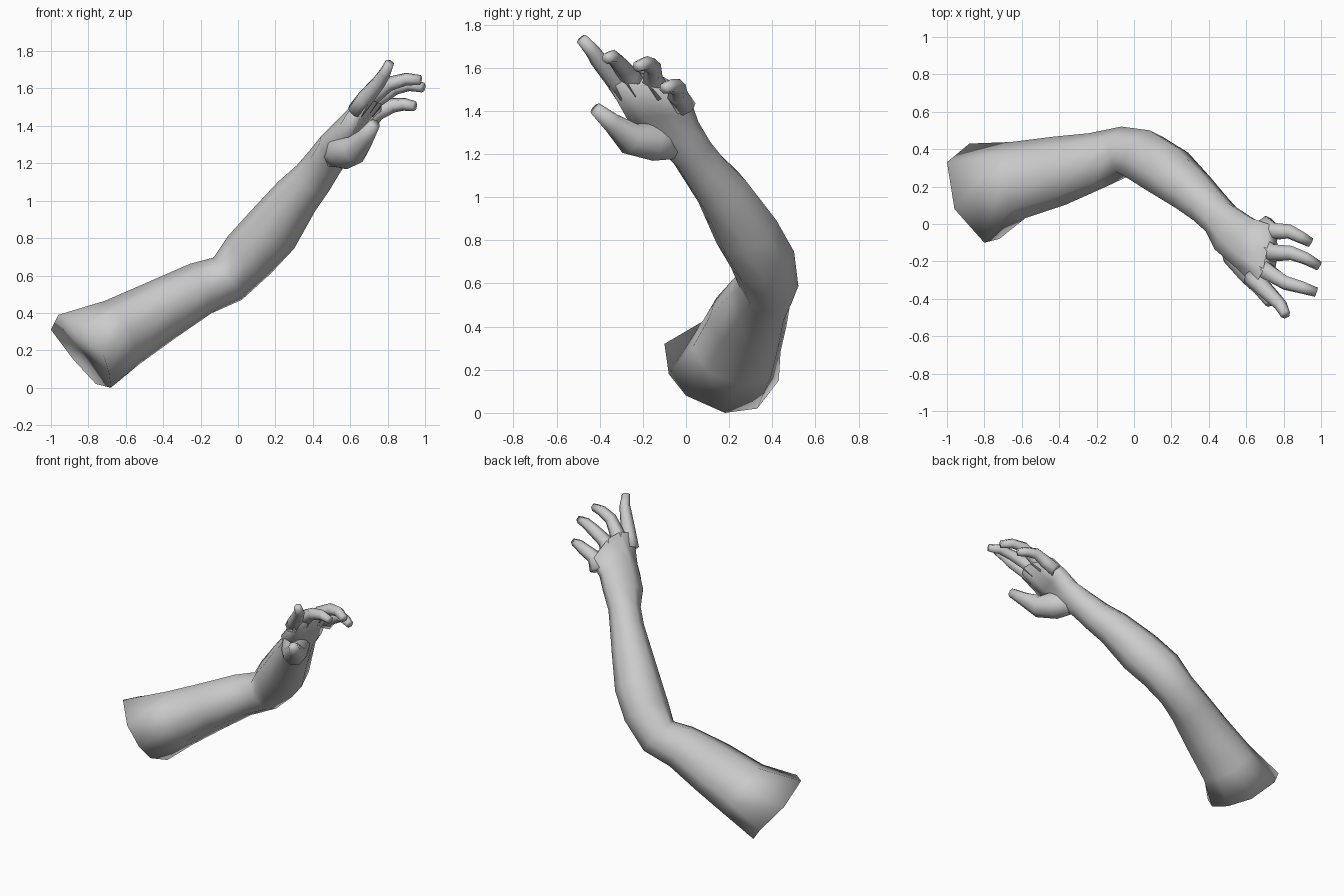
import bpy, bmesh, math
from mathutils import Vector

if "Cube" in bpy.data.objects:
    bpy.data.objects.remove(bpy.data.objects["Cube"])

ACROSS = Vector((-0.25, -0.95, 0.2)).normalized()   # direction from little finger to index
BACK = Vector((-0.63, 0.31, 0.69)).normalized()     # out of the back of the hand
ALONG = Vector((0.54, -0.46, 0.70)).normalized()    # wrist to knuckles


def loft(name, stations, sides, start_ring=None, end_rings=()):
    """Closed tube through (centre, half width, half thickness) stations plus explicit end rings."""
    bm = bmesh.new()
    points = [start_ring] if start_ring else []
    centres = [Vector(s[0]) for s in stations]
    last = len(centres) - 1
    grow = 1.05 if sides == 8 else 1.08
    for i, (c, (_, w, h)) in enumerate(zip(centres, stations)):
        a, b = centres[max(i - 1, 0)], centres[min(i + 1, last)]
        t = ((c - a).normalized() + (b - c).normalized()).normalized()
        s = (ACROSS - t * ACROSS.dot(t)).normalized()
        u = s.cross(t)
        angles = [2 * math.pi * (k + 0.5) / sides for k in range(sides)]
        points.append([c + grow * (s * w * math.cos(a) + u * h * math.sin(a)) for a in angles])
    points += end_rings
    rings = [[bm.verts.new(p) for p in ring] for ring in points]
    for r0, r1 in zip(rings, rings[1:]):
        for k in range(sides):
            j = (k + 1) % sides
            bm.faces.new((r0[k], r1[k], r1[j], r0[j]))
    bm.faces.new(rings[0])
    bm.faces.new(list(reversed(rings[-1])))
    me = bpy.data.meshes.new(name)
    bm.to_mesh(me)
    bm.free()
    me.polygons.foreach_set("use_smooth", [True] * len(me.polygons))
    ob = bpy.data.objects.new(name, me)
    bpy.context.collection.objects.link(ob)
    return ob


def palm_ring(row, thick):
    """Eight-point palm section from four points, index side to little-finger side."""
    row = [Vector(p) for p in row]
    return ([p + BACK * h for p, h in zip(row, thick)]
            + [p - BACK * h for p, h in reversed(list(zip(row, thick)))])


# slanted shoulder cut
shoulder = [(-0.80, -0.10, 0.32), (-0.96, 0.08, 0.39), (-1.00, 0.33, 0.31), (-0.88, 0.43, 0.15),
            (-0.76, 0.33, 0.02), (-0.68, 0.18, 0.00), (-0.69, 0.00, 0.08), (-0.72, -0.08, 0.18)]

# fingers: paths from the knuckles to the tips
fingers = {
    "index_finger": [(0.675, -0.325, 1.54), (0.755, -0.405, 1.635),
                     (0.785, -0.435, 1.68), (0.81, -0.485, 1.735)],
    "middle_finger": [(0.72, -0.26, 1.56), (0.81, -0.315, 1.625),
                      (0.90, -0.34, 1.65), (0.975, -0.365, 1.645)],
    "ring_finger": [(0.74, -0.155, 1.545), (0.84, -0.155, 1.605),
                    (0.92, -0.185, 1.62), (0.99, -0.225, 1.605)],
    "little_finger": [(0.745, -0.04, 1.475), (0.83, -0.04, 1.51),
                      (0.89, -0.07, 1.515), (0.945, -0.10, 1.505)],
}
radii = [0.045, 0.045, 0.037, 0.032, 0.025]
for name, path in fingers.items():
    root = Vector(path[0]) - ALONG * 0.09
    loft(name, [(p, r, r) for p, r in zip([root] + path, radii)], 6)

# upper arm, elbow, forearm, wrist and palm in one skin
knuckles = [path[0] for path in fingers.values()]
knuckles[0] = (0.668, -0.345, 1.535)
knuckles[3] = (0.74, -0.01, 1.475)
loft("arm_and_palm", [
    ((-0.62, 0.235, 0.295), 0.20, 0.182),
    ((-0.40, 0.285, 0.42), 0.18, 0.155),
    ((-0.20, 0.34, 0.53), 0.145, 0.137),
    ((-0.055, 0.385, 0.583), 0.13, 0.13),
    ((0.06, 0.355, 0.71), 0.145, 0.145),
    ((0.18, 0.28, 0.84), 0.145, 0.147),
    ((0.315, 0.168, 1.025), 0.12, 0.12),
    ((0.40, 0.09, 1.12), 0.105, 0.105),
    ((0.465, 0.025, 1.21), 0.10, 0.095),
    ((0.53, -0.05, 1.30), 0.13, 0.085),
], 8, start_ring=shoulder, end_rings=[
    palm_ring([(0.57, -0.245, 1.37), (0.59, -0.18, 1.41), (0.615, -0.085, 1.42),
               (0.65, 0.02, 1.40)], [0.045, 0.06, 0.06, 0.035]),
    palm_ring(knuckles, [0.035, 0.045, 0.045, 0.035]),
])

# thumb with its fleshy base
thumb = [(0.49, -0.02, 1.24), (0.56, -0.155, 1.26), (0.625, -0.26, 1.272),
         (0.685, -0.345, 1.345), (0.73, -0.42, 1.41)]
loft("thumb", [(p, r, r) for p, r in zip(thumb, [0.06, 0.09, 0.072, 0.045, 0.03])], 8)
